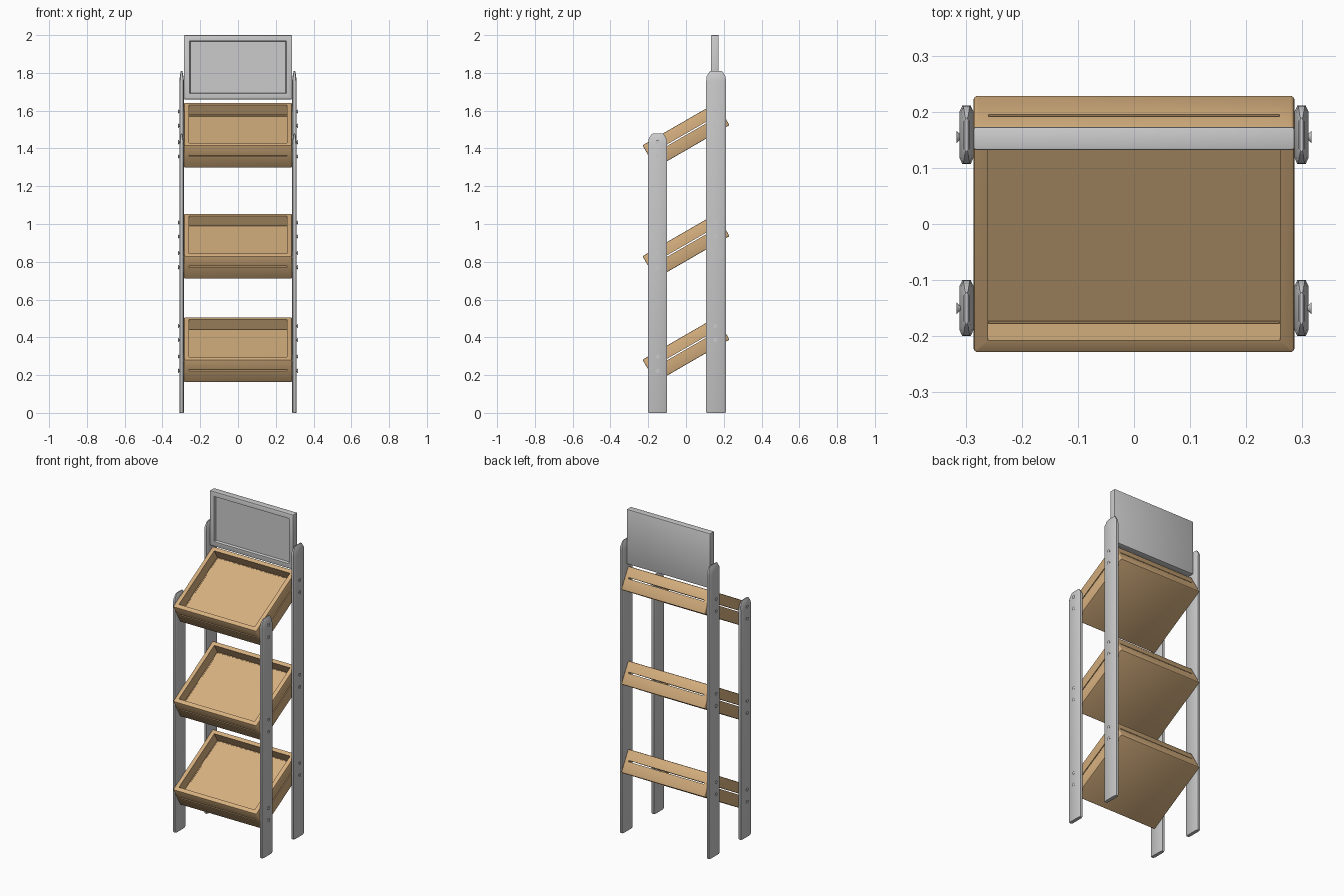
import bpy, bmesh
from math import radians, pi
from mathutils import Matrix

if "Cube" in bpy.data.objects:
    bpy.data.objects.remove(bpy.data.objects["Cube"])

wood = bpy.data.materials.new("wood")
wood.diffuse_color = (0.67, 0.43, 0.21, 1)
wood.use_nodes = True
wood.node_tree.nodes["Principled BSDF"].inputs["Base Color"].default_value = wood.diffuse_color


def finish(bm, name, smooth=True):
    bmesh.ops.recalc_face_normals(bm, faces=bm.faces)
    me = bpy.data.meshes.new(name)
    bm.to_mesh(me)
    bm.free()
    ob = bpy.data.objects.new(name, me)
    bpy.context.collection.objects.link(ob)
    if smooth:
        bpy.ops.object.select_all(action='DESELECT')
        ob.select_set(True)
        bpy.context.view_layer.objects.active = ob
        bpy.ops.object.shade_smooth_by_angle(angle=radians(35))
    return ob


def box(size, loc=(0, 0, 0)):
    bm = bmesh.new()
    bmesh.ops.create_cube(bm, size=1, matrix=Matrix.Translation(loc) @ Matrix.Diagonal((*size, 1)))
    return bm


def recess(bm, axis, sign, border, depth, slope=0.0):
    # sink a tray into the face pointing along the given axis
    bm.normal_update()
    face = max(bm.faces, key=lambda f: f.normal[axis] * sign * f.calc_area())
    bmesh.ops.inset_region(bm, faces=[face], thickness=border, use_even_offset=True)
    bmesh.ops.inset_region(bm, faces=[face], thickness=slope + 0.0004, use_even_offset=True)
    for v in face.verts:
        v.co[axis] -= sign * depth


# post: chamfered section, pointed top
def post(name, side, y, half_y, height):
    bm = bmesh.new()
    rings = []
    for z, hx, hy in ((0, 0.0105, half_y - 0.003), (0.006, 0.0125, half_y),
                      (height - 0.055, 0.0125, half_y), (height - 0.03, 0.0095, half_y - 0.001),
                      (height - 0.004, 0.005, half_y - 0.017), (height, 0.003, half_y - 0.022)):
        cx, cy = hx * 0.4, min(0.011, hy * 0.3)
        pts = [(hx, hy - cy), (hx - cx, hy), (cx - hx, hy), (-hx, hy - cy),
               (-hx, cy - hy), (cx - hx, -hy), (hx - cx, -hy), (hx, cy - hy)]
        rings.append([bm.verts.new((side * 0.2985 + px, y + py, z)) for px, py in pts])
    for a, b in zip(rings, rings[1:]):
        for i in range(8):
            bm.faces.new((a[i], a[(i + 1) % 8], b[(i + 1) % 8], b[i]))
    bm.faces.new(rings[0])
    bm.faces.new(rings[-1])
    finish(bm, name)


for side, label in ((-1, "left"), (1, "right")):
    post("front_post_" + label, side, -0.15, 0.05, 1.478)
    post("back_post_" + label, side, 0.159, 0.052, 1.81)

# crate: rounded tray with a slot around the sides
bm = box((0.572, 0.452, 0.138))
upright = [e for e in bm.edges if abs(e.verts[0].co.z - e.verts[1].co.z) > 0.1]
bmesh.ops.bevel(bm, geom=upright, offset=0.007, segments=3, profile=0.5, affect='EDGES')
rim = [e for e in bm.edges if abs(e.verts[0].co.z - e.verts[1].co.z) < 0.01]
bmesh.ops.bevel(bm, geom=rim, offset=0.005, segments=2, profile=0.5, affect='EDGES')
bmesh.ops.delete(bm, geom=[f for f in bm.faces if f.calc_center_median().z > 0.0688
                           and f.calc_area() > 0.1], context='FACES_ONLY')
# top rim, inner walls and floor
outer = [e for e in bm.edges if e.is_boundary]
loop = [[bm.verts.new((x * 0.26, y * 0.2, z)) for x, y in ((1, 1), (-1, 1), (-1, -1), (1, -1))]
        for z in (0.069, 0.0)]
inner = [bm.edges.new((loop[0][i], loop[0][(i + 1) % 4])) for i in range(4)]
bmesh.ops.triangle_fill(bm, edges=outer + inner, use_beauty=True)
for f in [f for f in bm.faces if all(v in loop[0] for v in f.verts)]:
    bm.faces.remove(f)
for i in range(4):
    j = (i + 1) % 4
    bm.faces.new((loop[0][i], loop[0][j], loop[1][j], loop[1][i]))
bm.faces.new(loop[1])
crate = finish(bm, "crate_top", False)
crate.data.materials.append(wood)

# slot cutters, applied and removed
cutters = [finish(box((0.7, 0.4 - 0.002, 0.007), (0, 0, 0.0045)), "slot_cutter_x", False),
           finish(box((0.52 - 0.002, 0.6, 0.007), (0, 0, 0.0045)), "slot_cutter_y", False)]
for c in cutters:
    c.hide_render = True
    m = crate.modifiers.new("slot", 'BOOLEAN')
    m.object, m.operation, m.solver = c, 'DIFFERENCE', 'EXACT'
bpy.context.view_layer.update()
cut = bpy.data.meshes.new_from_object(crate.evaluated_get(bpy.context.evaluated_depsgraph_get()))
crate.modifiers.clear()
crate.data = cut
for c in cutters:
    bpy.data.objects.remove(c)
bpy.ops.object.select_all(action='DESELECT')
crate.select_set(True)
bpy.context.view_layer.objects.active = crate
bpy.ops.object.shade_smooth_by_angle(angle=radians(35))

levels = {"top": 1.47, "middle": 0.883, "bottom": 0.335}
for label, z in levels.items():
    ob = crate
    if label != "top":
        ob = crate.copy()
        ob.name = "crate_" + label
        bpy.context.collection.objects.link(ob)
    ob.location = (0, 0, z)
    ob.rotation_euler = (radians(30), 0, 0)

# screws: flared heads on the outer sides of the posts
for label, z in levels.items():
    bm = bmesh.new()
    for side in (-1, 1):
        for y, dz in ((-0.15, -0.037), (-0.15, -0.112), (0.155, 0.125), (0.155, 0.05)):
            mat = Matrix.Translation((side * 0.3125, y, z + dz)) @ Matrix.Rotation(side * pi / 2, 4, 'Y')
            bmesh.ops.create_cone(bm, cap_ends=True, segments=16, radius1=0.003, radius2=0.011,
                                  depth=0.008, matrix=mat)
    finish(bm, "screws_" + label)

# sign board with a sunken front panel
bm = box((0.572, 0.041, 0.34), (0, 0.1525, 1.83))
bmesh.ops.bevel(bm, geom=list(bm.edges), offset=0.004, segments=2, profile=0.5, affect='EDGES')
recess(bm, 1, -1, 0.026, 0.014, 0.004)
finish(bm, "sign_board")
